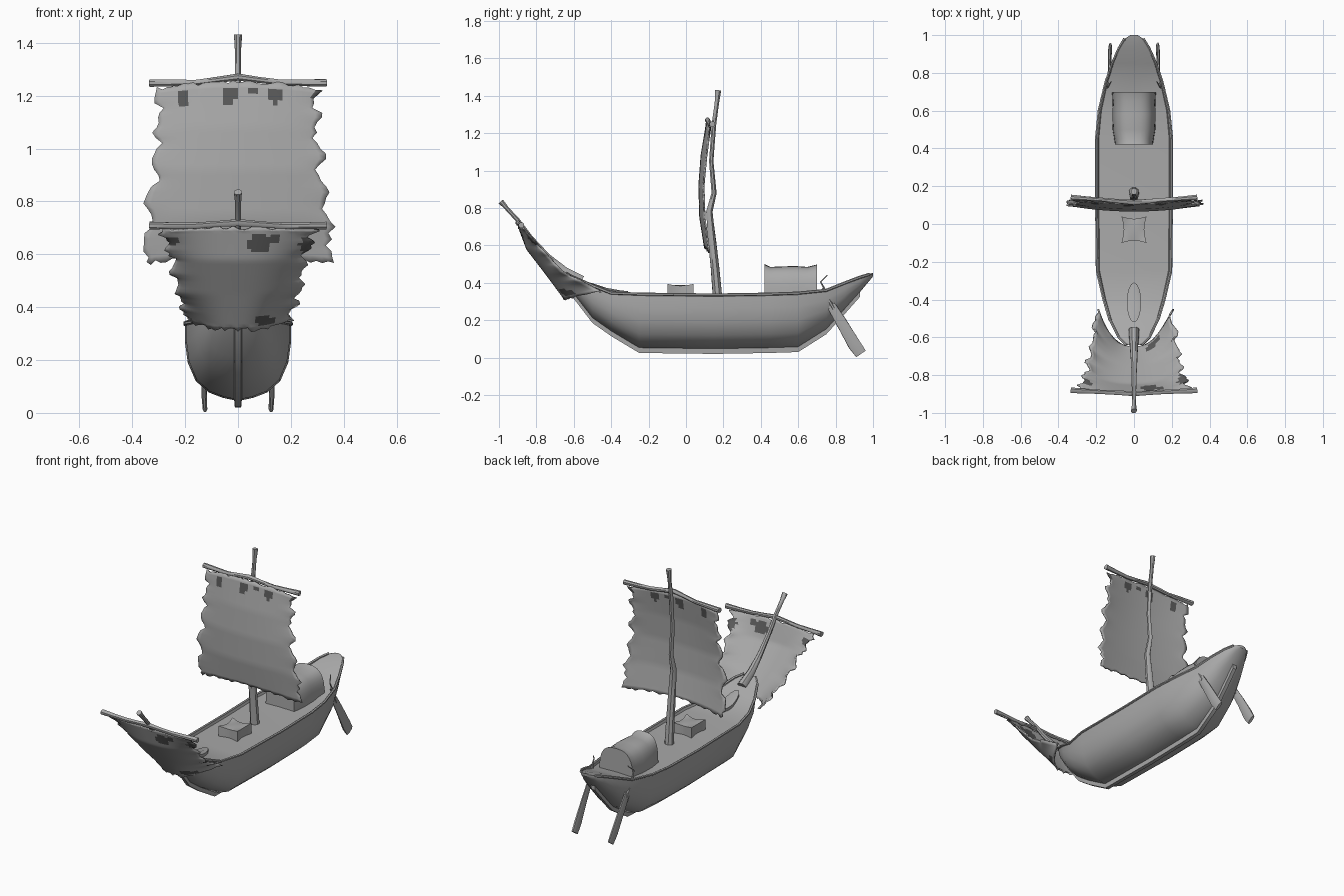
import bpy, bmesh, math, random
from mathutils import Vector

random.seed(4)
if "Cube" in bpy.data.objects:
    bpy.data.objects.remove(bpy.data.objects["Cube"])


def material(name, value):
    m = bpy.data.materials.new(name)
    m.use_nodes = True
    colour = (value, value, value, 1)
    m.diffuse_color = colour
    m.node_tree.nodes["Principled BSDF"].inputs["Base Color"].default_value = colour
    return m


GREY = material("weathered grey", 0.4)
DARK = material("worn dark grey", 0.1)


def finish(name, bm, angle=40):
    bmesh.ops.recalc_face_normals(bm, faces=bm.faces)
    mesh = bpy.data.meshes.new(name)
    bm.to_mesh(mesh)
    bm.free()
    mesh.materials.append(GREY)
    mesh.materials.append(DARK)
    ob = bpy.data.objects.new(name, mesh)
    bpy.context.collection.objects.link(ob)
    bpy.ops.object.select_all(action='DESELECT')
    ob.select_set(True)
    bpy.context.view_layer.objects.active = ob
    bpy.ops.object.shade_smooth_by_angle(angle=math.radians(angle))
    return ob


def loft(name, rings, angle=40):
    """Skin closed rings of points and cap both ends."""
    bm = bmesh.new()
    rows = [[bm.verts.new(p) for p in ring] for ring in rings]
    n = len(rows[0])
    for a, b in zip(rows, rows[1:]):
        for i in range(n):
            bm.faces.new((a[i], a[(i + 1) % n], b[(i + 1) % n], b[i]))
    bm.faces.new(rows[0])
    bm.faces.new(rows[-1])
    return finish(name, bm, angle)


def tube(name, pts, radii, sides=8, flat=1.0):
    """Rough pole along a path; flat scales it across x."""
    pts = [Vector(p) for p in pts]
    rings = []
    for i, p in enumerate(pts):
        t = (pts[min(i + 1, len(pts) - 1)] - pts[max(i - 1, 0)]).normalized()
        ref = Vector((0, 0, 1)) if abs(t.x) > 0.7 else Vector((1, 0, 0))
        a = (ref - t * ref.dot(t)).normalized()
        b = t.cross(a)
        ring = []
        for k in range(sides):
            ang = 2 * math.pi * (k + 0.5) / sides
            r = radii[i] * random.uniform(0.93, 1.07)
            ring.append(p + a * math.cos(ang) * r * flat + b * math.sin(ang) * r)
        rings.append(ring)
    return loft(name, rings)


def sample(keys, t):
    """Linear blend through evenly spaced keys, t in 0..1."""
    f = t * (len(keys) - 1)
    i = min(int(f), len(keys) - 2)
    return Vector(keys[i]).lerp(Vector(keys[i + 1]), f - i)


def sail(name, centre, edge, power, patches, cols=32, rows=32):
    """Cloth from a centre line and a side line, with ragged sides and worn patches."""
    bm = bmesh.new()
    grid = []
    for r in range(rows + 1):
        v = r / rows
        c, e = sample(centre, v), sample(edge, v)
        rag = [1 + 0.05 * math.sin(r * 0.95 + k) + random.uniform(-0.05, 0.04) for k in (0, 2)]
        line = []
        for i in range(cols + 1):
            u = 2 * i / cols - 1
            w = abs(u) ** power
            fray = 1 + (rag[u > 0] - 1) * abs(u) ** 6
            hem = random.uniform(-0.008, 0.008) if r in (0, rows) else 0
            line.append(bm.verts.new((e.x * u * fray,
                                      c.y + (e.y - c.y) * w,
                                      c.z + (e.z - c.z) * w + hem)))
        grid.append(line)
    for r in range(rows):
        for i in range(cols):
            f = bm.faces.new((grid[r][i], grid[r][i + 1], grid[r + 1][i + 1], grid[r + 1][i]))
            m = f.calc_center_median()
            if any(((m.x - x) / a) ** 2 + ((m.z - z) / b) ** 2 < 1 for x, z, a, b in patches):
                f.material_index = 1
    ob = finish(name, bm, 60)
    s = ob.modifiers.new("thickness", 'SOLIDIFY')
    s.thickness = 0.008
    s.offset = 0
    return ob


# Hull stations: y, half width, gunwale height, bottom height
stations = [
    (-0.64, 0.04, 0.45, 0.40), (-0.60, 0.08, 0.43, 0.34), (-0.50, 0.13, 0.385, 0.21),
    (-0.40, 0.16, 0.345, 0.14), (-0.25, 0.195, 0.34, 0.05), (0.15, 0.2, 0.335, 0.045),
    (0.45, 0.2, 0.34, 0.05), (0.6, 0.185, 0.345, 0.055), (0.75, 0.15, 0.36, 0.15),
    (0.85, 0.115, 0.40, 0.26), (0.93, 0.08, 0.43, 0.35), (0.98, 0.05, 0.445, 0.41),
    (1.0, 0.02, 0.45, 0.435)]
half = [(0.95, 1), (1, 0.97), (1, 0.75), (0.95, 0.5), (0.8, 0.26), (0.55, 0.11), (0.28, 0.04)]
rings = []
for y, w, top, low in stations:
    h = top - low
    side = [(w * a, y, low + h * b) for a, b in half]
    other = [(-x, yy, z) for x, yy, z in reversed(side)]
    deck = top - 0.04 * h
    inner = [(-w * 0.93, y, deck), (0, y, deck + 0.004), (w * 0.93, y, deck)]
    rings.append(side + [(0, y, low)] + other + inner)
loft("hull", rings, 35)

# Keel strip following the hull bottom
keel = []
for y, w, top, low in stations[:-2]:
    drop = 0.025
    keel.append([(-0.016, y, low + 0.02), (0.016, y, low + 0.02),
                 (0.012, y, low - drop), (-0.012, y, low - drop)])
loft("keel", keel)

# Gunwale rails on both sides
for s, label in ((1, "left"), (-1, "right")):
    tube(label + "_rail", [(s * w, y, top) for y, w, top, low in stations[:-1]],
         [0.008] * (len(stations) - 1), 6)

# Main mast, yard and sail
tube("main_mast",
     [(0, 0.17, 0.32), (0, 0.155, 0.48), (0, 0.14, 0.62), (0, 0.125, 0.78), (0, 0.15, 0.88),
      (0, 0.135, 1.05), (0, 0.15, 1.25), (0, 0.165, 1.36), (0, 0.172, 1.43)],
     [0.027, 0.024, 0.022, 0.018, 0.014, 0.012, 0.013, 0.012, 0.017])


def yard(name, y, z, rise, sweep):
    pts = [(x, y + sweep * abs(x) / 0.335, z + rise * max(0, 1 - abs(x) / 0.17))
           for x in (-0.335, -0.25, -0.16, -0.08, 0, 0.08, 0.16, 0.25, 0.335)]
    tube(name, pts, [0.016, 0.013, 0.012, 0.012, 0.014, 0.012, 0.012, 0.013, 0.016])


yard("main_yard", 0.115, 1.248, 0.022, 0.025)
sail("main_sail",
     [(0, 0.11, 1.25), (0, 0.082, 1.08), (0, 0.07, 0.92), (0, 0.075, 0.75), (0, 0.1, 0.59)],
     [(0.3, 0.13, 1.225), (0.3, 0.11, 1.08), (0.32, 0.095, 0.92), (0.335, 0.1, 0.75),
      (0.365, 0.125, 0.565)], 2,
     [(-0.21, 1.19, 0.022, 0.03), (-0.03, 1.2, 0.025, 0.035), (0.05, 1.22, 0.02, 0.02),
      (0.14, 1.2, 0.025, 0.03), (0.3, 1.2, 0.02, 0.03)])

# Bow spar, yard and sail
tube("bow_spar",
     [(0, -0.56, 0.41), (0, -0.65, 0.465), (0, -0.74, 0.54), (0, -0.83, 0.64),
      (0, -0.9, 0.735), (0, -0.96, 0.8), (0, -0.99, 0.835)],
     [0.03, 0.022, 0.017, 0.013, 0.012, 0.012, 0.016])
yard("bow_yard", -0.898, 0.708, 0.012, 0.018)
sail("bow_sail",
     [(0, -0.895, 0.70), (0, -0.85, 0.58), (0, -0.75, 0.45), (0, -0.65, 0.315)],
     [(0.29, -0.87, 0.695), (0.255, -0.78, 0.59), (0.23, -0.66, 0.46), (0.195, -0.45, 0.355)], 2.5,
     [(0.08, 0.64, 0.045, 0.035), (0.14, 0.66, 0.025, 0.02), (-0.25, 0.65, 0.025, 0.02),
      (0.26, 0.63, 0.03, 0.035), (0.1, 0.35, 0.04, 0.02)])

# Arched canopy near the stern
arch = []
for y, w, top in ((0.42, 0.1, 0.50), (0.45, 0.105, 0.485), (0.5, 0.113, 0.487),
                  (0.58, 0.115, 0.49), (0.65, 0.113, 0.485), (0.7, 0.117, 0.498)):
    ring = []
    for k in range(17):
        a = math.pi * k / 16
        c, s = math.cos(a), math.sin(a)
        ring.append((w * math.copysign(abs(c) ** 0.7, c), y, 0.325 + (top - 0.325) * s ** 0.7))
    arch.append(ring)
loft("canopy", arch)

# Small sack with pulled-out top corners
bm = bmesh.new()
bmesh.ops.create_grid(bm, x_segments=8, y_segments=8, size=1)
for v in bm.verts:
    u, w = v.co.x, v.co.y
    pinch = 1 - 0.18 * (1 - min(abs(u), abs(w)) ** 2)
    v.co = (0.066 * u * pinch, -0.03 + 0.07 * w * pinch,
            0.388 + 0.014 * (u * w) ** 2 - 0.008 * (u * u + w * w) / 2)
rim = bmesh.ops.extrude_face_region(bm, geom=bm.faces[:])
for v in rim["geom"]:
    if isinstance(v, bmesh.types.BMVert):
        v.co.z = 0.325
finish("deck_sack", bm)

# Long hatch on the fore deck
hatch = []
for z, scale in ((0, 1), (0.02, 1), (0.024, 0.7)):
    ring = []
    for k in range(16):
        a = 2 * math.pi * k / 16
        y = -0.415 + 0.105 * scale * math.sin(a)
        ring.append((0.038 * scale * math.cos(a), y, 0.335 + z + max(0, -0.40 - y) * 0.4))
    hatch.append(ring)
loft("fore_hatch", hatch)

# Steering oars with their handles and pegs
for s, label in ((1, "left"), (-1, "right")):
    tube(label + "_oar_blade",
         [(s * 0.132, 0.775, 0.28), (s * 0.13, 0.83, 0.19), (s * 0.128, 0.9, 0.07),
          (s * 0.125, 0.935, 0.02)], [0.026, 0.03, 0.036, 0.032], 8, 0.3)
    tube(label + "_oar_handle",
         [(s * 0.14, 0.73, 0.37), (s * 0.133, 0.79, 0.26)], [0.007, 0.01], 6)
    tube(label + "_oar_peg",
         [(s * 0.14, 0.75, 0.35), (s * 0.14, 0.72, 0.405), (s * 0.12, 0.755, 0.44)],
         [0.005, 0.004, 0.003], 6)
